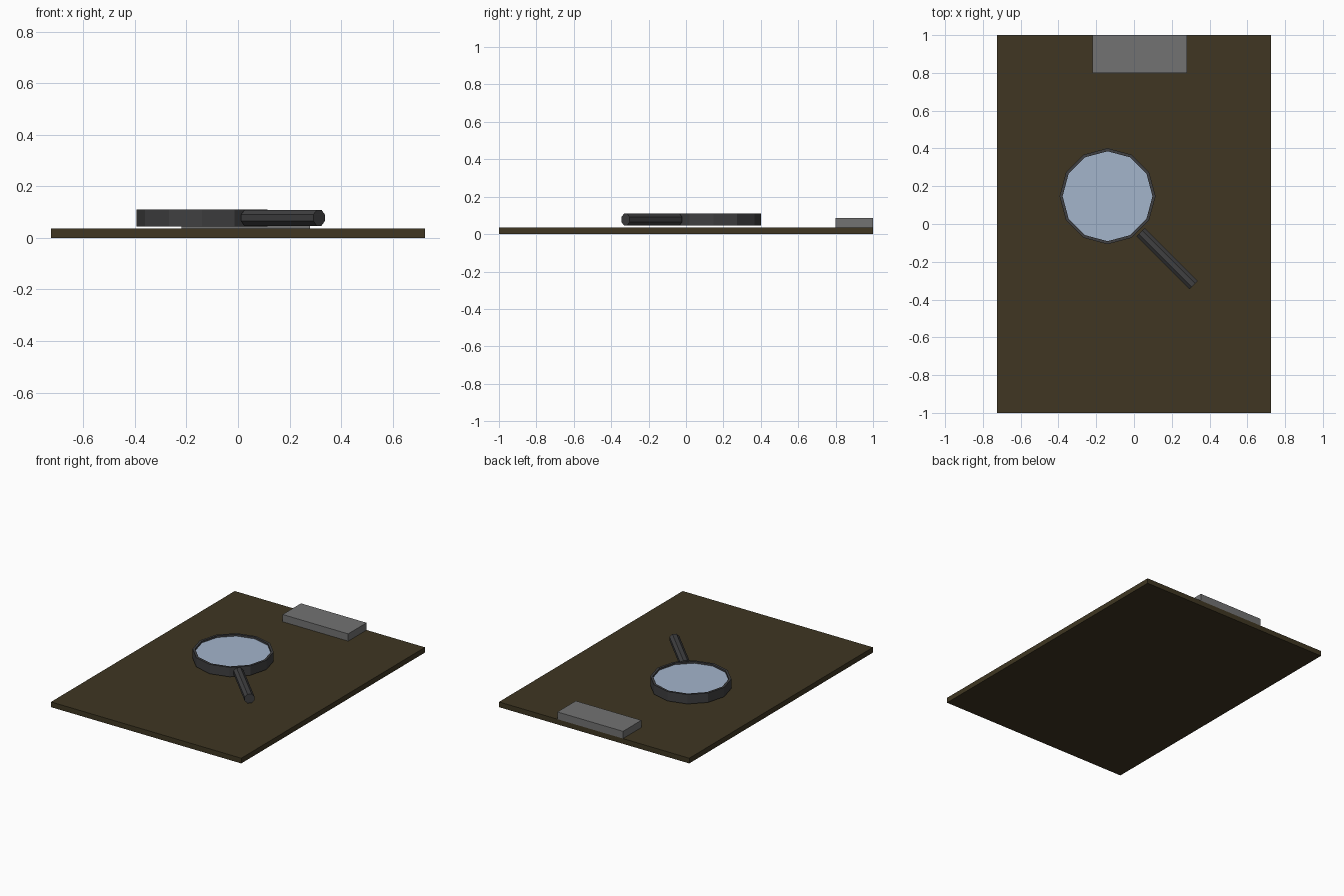
import bpy, bmesh
from math import pi, cos, sin
from mathutils import Vector

if "Cube" in bpy.data.objects:
    bpy.data.objects.remove(bpy.data.objects["Cube"])


def material(name, rgb):
    m = bpy.data.materials.new(name)
    m.diffuse_color = (*rgb, 1)
    m.use_nodes = True
    m.node_tree.nodes["Principled BSDF"].inputs["Base Color"].default_value = m.diffuse_color
    return m


def box(name, lo, hi, mat):
    lo, hi = Vector(lo), Vector(hi)
    bpy.ops.mesh.primitive_cube_add(size=1, location=(lo + hi) / 2)
    ob = bpy.context.object
    ob.name = name
    ob.scale = hi - lo
    ob.data.materials.append(mat)
    return ob


def cylinder(name, sides, radius, depth, mat, **placing):
    bpy.ops.mesh.primitive_cylinder_add(vertices=sides, radius=radius, depth=depth, **placing)
    ob = bpy.context.object
    ob.name = name
    ob.data.materials.append(mat)
    return ob


brown = material("brown_board", (0.05, 0.037, 0.016))
grey = material("grey_metal", (0.17, 0.17, 0.17))
dark = material("dark_frame", (0.05, 0.05, 0.052))
glass = material("pale_blue_glass", (0.37, 0.46, 0.60))

# Board and its clip
box("board", (-0.725, -1, 0), (0.725, 1, 0.036), brown)
box("clip", (-0.22, 0.8, 0.036), (0.28, 1, 0.086), grey)

# Twelve-sided lens frame: rectangular section swept round the centre
CX, CY, SIDES = -0.14, 0.147, 12
section = [(0.254, 0.045), (0.254, 0.11), (0.238, 0.11), (0.238, 0.045)]
bm = bmesh.new()
rings = [[bm.verts.new((CX + r * cos(2 * pi * i / SIDES), CY + r * sin(2 * pi * i / SIDES), z))
          for r, z in section] for i in range(SIDES)]
for i in range(SIDES):
    a, b = rings[i], rings[(i + 1) % SIDES]
    for k in range(4):
        n = (k + 1) % 4
        bm.faces.new((a[k], b[k], b[n], a[n]))
bmesh.ops.recalc_face_normals(bm, faces=bm.faces)
mesh = bpy.data.meshes.new("lens_frame")
bm.to_mesh(mesh)
bm.free()
mesh.materials.append(dark)
bpy.context.collection.objects.link(bpy.data.objects.new("lens_frame", mesh))

# Lens, slightly recessed; turned so a corner matches the frame
cylinder("lens", SIDES, 0.238, 0.035, glass, location=(CX, CY, 0.08))

# Octagonal handle lying at 45 degrees, flats up and down
start, end = Vector((0.035, -0.042, 0.078)), Vector((0.314, -0.324, 0.078))
handle = cylinder("handle", 8, 0.031 / cos(pi / 8), (end - start).length, dark,
                  location=(start + end) / 2)
for v in handle.data.vertices:
    x, y = v.co.xy
    v.co.x = x * cos(pi / 8) - y * sin(pi / 8)
    v.co.y = x * sin(pi / 8) + y * cos(pi / 8)
handle.rotation_euler = (pi / 2, 0, pi / 4)
